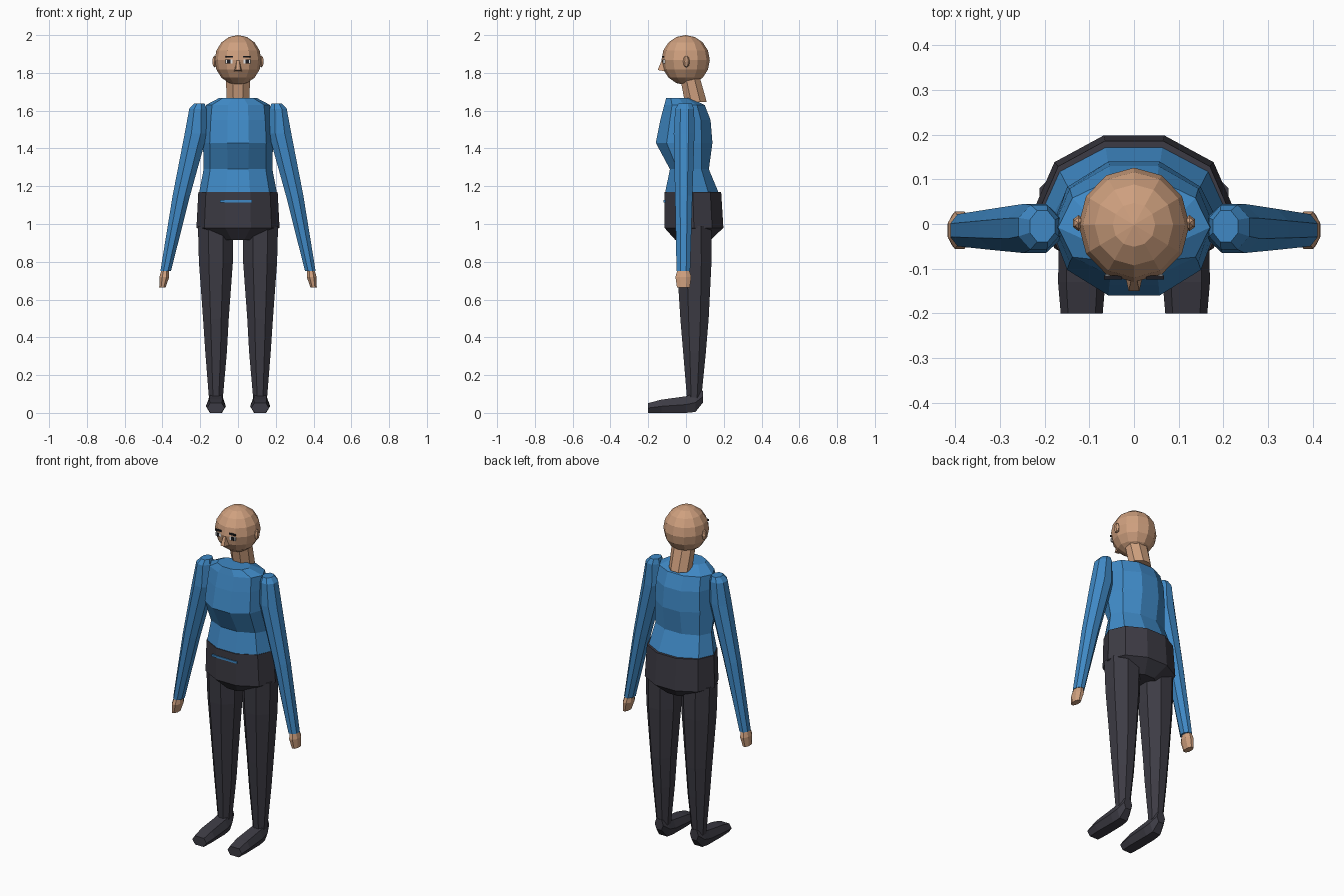
import bpy, bmesh, math
from mathutils import Vector

if "Cube" in bpy.data.objects:
    bpy.data.objects.remove(bpy.data.objects["Cube"])


def material(name, rgb):
    m = bpy.data.materials.new(name)
    m.diffuse_color = (*rgb, 1)
    m.use_nodes = True
    m.node_tree.nodes["Principled BSDF"].inputs["Base Color"].default_value = m.diffuse_color
    return m


BLUE = material("blue_cloth", (0.05, 0.25, 0.56))
DARK = material("charcoal_cloth", (0.046, 0.044, 0.058))
SKIN = material("skin", (0.62, 0.35, 0.21))
WHITE = material("eye_white", (0.8, 0.8, 0.8))
BLACK = material("near_black", (0.012, 0.012, 0.016))


def finish(bm, name, mat):
    bmesh.ops.recalc_face_normals(bm, faces=bm.faces)
    me = bpy.data.meshes.new(name)
    bm.to_mesh(me)
    bm.free()
    me.materials.append(mat)
    ob = bpy.data.objects.new(name, me)
    bpy.context.collection.objects.link(ob)
    return ob


def skin_rings(name, rings, mat):
    """Closed surface through rings of points with capped ends."""
    bm = bmesh.new()
    loops = [[bm.verts.new(p) for p in r] for r in rings]
    for a, b in zip(loops, loops[1:]):
        n = len(a)
        for i in range(n):
            bm.faces.new((a[i], a[(i + 1) % n], b[(i + 1) % n], b[i]))
    bm.faces.new(loops[0])
    bm.faces.new(loops[-1])
    return finish(bm, name, mat)


def loft(name, rings, mat, n=8, phase=0.5, side=1):
    """Rings are (centre x, centre y, z, half width, half depth)."""
    ang = [(i + phase) * 2 * math.pi / n for i in range(n)]
    mx = max(math.cos(a) for a in ang)
    my = max(math.sin(a) for a in ang)
    return skin_rings(name, [[(side * (cx + hx * math.cos(a) / mx), cy + hy * math.sin(a) / my, z)
                              for a in ang] for cx, cy, z, hx, hy in rings], mat)


def box(name, centre, size, mat):
    bm = bmesh.new()
    bmesh.ops.create_cube(bm, size=1)
    for v in bm.verts:
        v.co = Vector(c + s * k for c, s, k in zip(centre, size, v.co))
    return finish(bm, name, mat)


def ball(name, centre, radii, mat, seg, rings):
    bm = bmesh.new()
    bmesh.ops.create_uvsphere(bm, u_segments=seg, v_segments=rings, radius=1)
    for v in bm.verts:
        v.co = Vector(c + r * k for c, r, k in zip(centre, radii, v.co))
    return finish(bm, name, mat)


# Sweater body and trouser hips
loft("sweater", [(0, 0.031, 1.165, 0.206, 0.142), (0, 0.018, 1.29, 0.182, 0.103),
                 (0, -0.01, 1.43, 0.185, 0.15), (0, -0.003, 1.55, 0.178, 0.133),
                 (0, -0.008, 1.63, 0.17, 0.107), (0, -0.04, 1.667, 0.1, 0.065)],
     BLUE, n=10, phase=0)
loft("hips", [(0, 0.037, 0.915, 0.105, 0.093), (0, 0.042, 0.98, 0.22, 0.156),
              (0, 0.036, 1.17, 0.21, 0.15)], DARK, n=10, phase=0)
box("belt_strip", (-0.01, -0.114, 1.12), (0.17, 0.009, 0.012), BLUE)

# Neck and head
loft("neck", [(0, 0.052, 1.645, 0.06, 0.058), (0, 0.02, 1.78, 0.064, 0.052)], SKIN)
ball("head", (0, -0.002, 1.868), (0.124, 0.128, 0.132), SKIN, 12, 8)

# Nose wedge
skin_rings("nose", [[(-0.022, -0.105, 1.808), (0.022, -0.105, 1.808),
                     (0.012, -0.15, 1.815), (-0.012, -0.15, 1.815)],
                    [(-0.009, -0.105, 1.868), (0.009, -0.105, 1.868),
                     (0.007, -0.128, 1.868), (-0.007, -0.128, 1.868)]], SKIN)

ARM = [(0.205, -0.005, 1.638, 0.028, 0.035), (0.213, -0.007, 1.61, 0.045, 0.05),
       (0.222, -0.01, 1.48, 0.06, 0.055), (0.3, -0.012, 1.15, 0.046, 0.046),
       (0.383, -0.014, 0.75, 0.028, 0.036)]
HAND = [(0.385, -0.014, 0.76, 0.019, 0.03), (0.39, -0.014, 0.72, 0.026, 0.042),
        (0.4, -0.014, 0.665, 0.017, 0.034)]
LEG = [(0.118, 0.04, 0.99, 0.094, 0.095), (0.117, 0.043, 0.8, 0.09, 0.092),
       (0.117, 0.045, 0.5, 0.068, 0.075), (0.116, 0.045, 0.32, 0.057, 0.06),
       (0.117, 0.043, 0.08, 0.037, 0.038)]
# Shoe sections: y, bottom z, top z, half width
SHOE = [(-0.2, 0.0, 0.052, 0.047), (-0.13, 0.0, 0.07, 0.053),
        (0.0, 0.0, 0.088, 0.05), (0.05, 0.005, 0.105, 0.045), (0.09, 0.055, 0.118, 0.028)]

for s, label in ((-1, "left"), (1, "right")):
    loft("sleeve_" + label, ARM, BLUE, side=s)
    loft("hand_" + label, HAND, SKIN, side=s)
    loft("trouser_leg_" + label, LEG, DARK, side=s)
    shoe = []
    for y, lo, hi, w in SHOE:
        mid = lo + (hi - lo) * 0.5
        shoe.append([(s * 0.117 + dx * w, y, z) for dx, z in
                     ((-0.6, lo), (0.6, lo), (1, mid), (0.65, hi), (-0.65, hi), (-1, mid))])
    skin_rings("shoe_" + label, shoe, DARK)
    # Ear, eye and brow
    ball("ear_" + label, (s * 0.124, 0.002, 1.86), (0.014, 0.018, 0.032), SKIN, 6, 4)
    box("eye_" + label, (s * 0.047, -0.117, 1.861), (0.036, 0.009, 0.02), WHITE)
    box("iris_" + label, (s * 0.049, -0.121, 1.861), (0.016, 0.006, 0.02), BLACK)
    box("brow_" + label, (s * 0.047, -0.12, 1.886), (0.04, 0.009, 0.009), BLACK)
